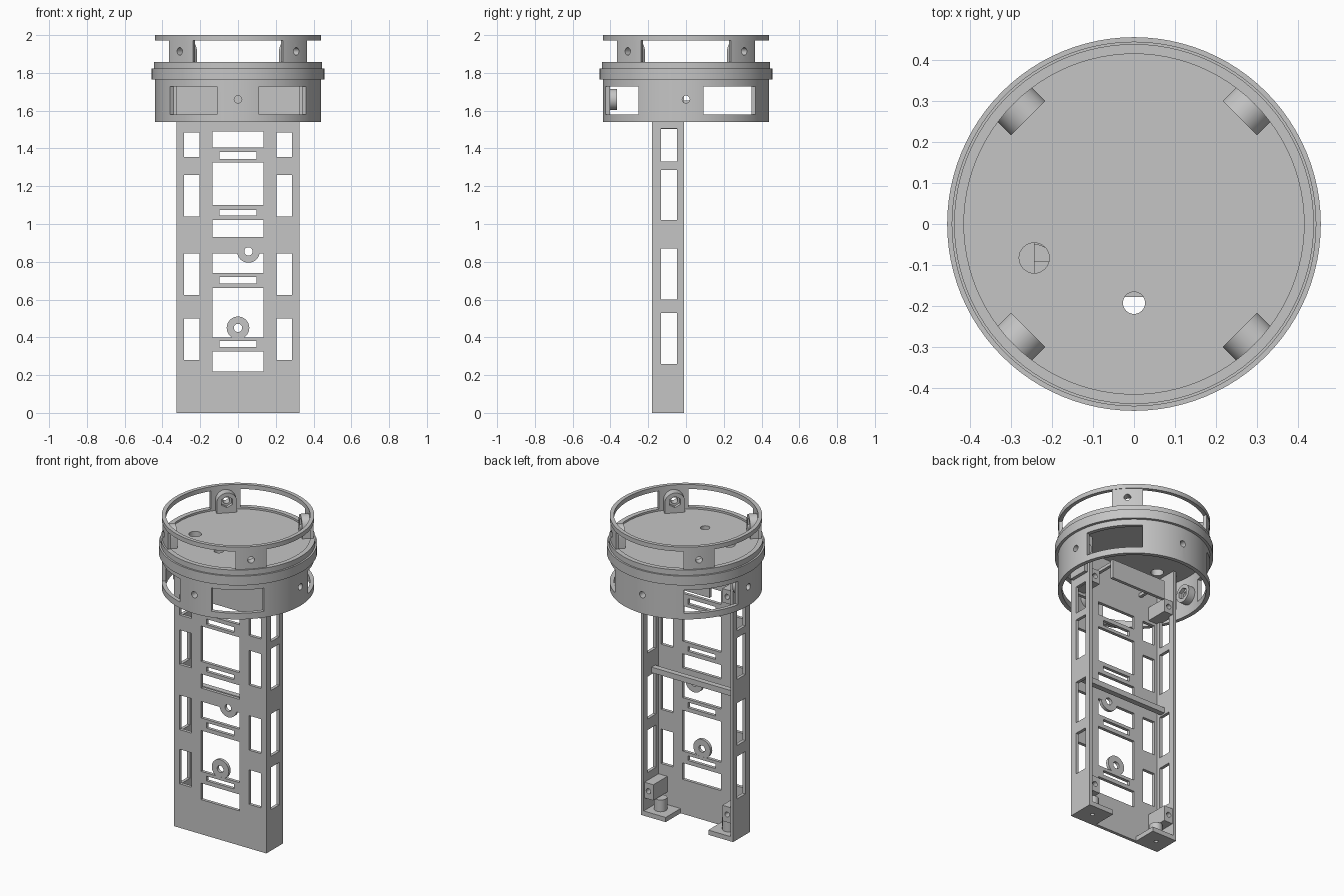
import bpy, bmesh
from math import pi, sin, cos, radians
from mathutils import Matrix, Vector

cube = bpy.data.objects.get("Cube")
if cube:
    bpy.data.objects.remove(cube)

grey = bpy.data.materials.new("plain grey")
grey.use_nodes = True
grey.diffuse_color = (0.56, 0.56, 0.56, 1)
grey.node_tree.nodes["Principled BSDF"].inputs["Base Color"].default_value = (0.56, 0.56, 0.56, 1)


def box(bm, x0, x1, y0, y1, z0, z1):
    size = Matrix.Diagonal((x1 - x0, y1 - y0, z1 - z0, 1))
    mid = Matrix.Translation(((x0 + x1) / 2, (y0 + y1) / 2, (z0 + z1) / 2))
    bmesh.ops.create_cube(bm, size=1, matrix=mid @ size)


def rod(bm, start, end, radius, sides=32):
    a, b = Vector(start), Vector(end)
    turn = (b - a).to_track_quat('Z', 'Y').to_matrix().to_4x4()
    bmesh.ops.create_cone(bm, cap_ends=True, segments=sides, radius1=radius, radius2=radius,
                          depth=(b - a).length, matrix=Matrix.Translation((a + b) / 2) @ turn)


def radial_rod(bm, angle, r0, r1, z, radius, sides=32):
    d = Vector((cos(angle), sin(angle), 0))
    rod(bm, d * r0 + Vector((0, 0, z)), d * r1 + Vector((0, 0, z)), radius, sides)


def prism(bm, points, offset):
    face = bm.faces.new([bm.verts.new(p) for p in points])
    out = bmesh.ops.extrude_face_region(bm, geom=[face])["geom"]
    bmesh.ops.translate(bm, vec=offset, verts=[v for v in out if isinstance(v, bmesh.types.BMVert)])


def sector(bm, a0, a1, r0, r1, z0, z1, steps=12):
    angles = [radians(a0 + (a1 - a0) * i / steps) for i in range(steps + 1)]
    loop = [(r1 * cos(a), r1 * sin(a), z0) for a in angles]
    loop += [(r0 * cos(a), r0 * sin(a), z0) for a in reversed(angles)]
    prism(bm, loop, (0, 0, z1 - z0))


def finish(name, bm):
    bmesh.ops.recalc_face_normals(bm, faces=bm.faces)
    mesh = bpy.data.meshes.new(name)
    bm.to_mesh(mesh)
    bm.free()
    mesh.materials.append(grey)
    ob = bpy.data.objects.new(name, mesh)
    bpy.context.collection.objects.link(ob)
    return ob


def cut(targets, bm):
    tool = finish("cutter", bm)
    tool.hide_render = True
    for ob in targets:
        bpy.context.view_layer.objects.active = ob
        mod = ob.modifiers.new("cut", 'BOOLEAN')
        mod.operation, mod.solver, mod.object = 'DIFFERENCE', 'EXACT', tool
        bpy.ops.object.modifier_apply(modifier=mod.name)
    bpy.data.objects.remove(tool)


# Round head: turned profile with a deck across the middle
profile = [(0, 1.79), (.415, 1.79), (.415, 1.54), (.44, 1.54), (.44, 1.764), (.457, 1.764),
           (.457, 1.823), (.446, 1.823), (.446, 1.857), (.437, 1.857), (.437, 1.972),
           (.44, 1.972), (.44, 2), (.416, 2), (.416, 1.845), (0, 1.845)]
bm = bmesh.new()
verts = [bm.verts.new((r, 0, z)) for r, z in profile]
edges = [bm.edges.new(pair) for pair in zip(verts, verts[1:])]
bmesh.ops.spin(bm, geom=verts + edges, axis=(0, 0, 1), cent=(0, 0, 0), angle=2 * pi, steps=96)
bmesh.ops.remove_doubles(bm, verts=bm.verts, dist=1e-4)
head = finish("round_head", bm)

# Windows in the upper and lower walls; the front lower pair is narrower
bm = bmesh.new()
for quarter in range(4):
    sector(bm, quarter * 90 - 33, quarter * 90 + 33, .38, .5, 1.857, 1.972)
for start, width in ((-75.5, 40.5), (-145, 40.5), (12, 44.5), (123.5, 44.5)):
    sector(bm, start, start + width, .38, .5, 1.579, 1.727)
cut([head], bm)

# Openings through the deck
bm = bmesh.new()
rod(bm, (-.244, -.083, 1.7), (-.244, -.083, 1.9), .037)
rod(bm, (0, -.193, 1.7), (0, -.193, 1.9), .027)
cut([head], bm)

# Fixing pads: arched above the deck, round below it
bm = bmesh.new()
half, spring = .0595, 1.912
for i in range(4):
    a = radians(45 + 90 * i)
    out, side = Vector((cos(a), sin(a), 0)), Vector((-sin(a), cos(a), 0))
    outline = [(-half, 1.835), (half, 1.835)]
    outline += [(half * cos(t * pi / 16), spring + half * sin(t * pi / 16)) for t in range(17)]
    prism(bm, [out * .366 + side * u + Vector((0, 0, z)) for u, z in outline], out * .057)
    radial_rod(bm, i * pi / 2, .366, .424, 1.66, .056)
pads = finish("fixing_pads", bm)

# Screw holes and hexagonal nut pockets
for r0, r1, radius, sides in ((.34, .5, .02, 24), (.34, .388, .036, 6)):
    bm = bmesh.new()
    for i in range(4):
        radial_rod(bm, radians(45 + 90 * i), r0, r1, 1.914, radius, sides)
        radial_rod(bm, i * pi / 2, r0, r1, 1.66, radius, sides)
    cut([head, pads] if sides == 24 else [pads], bm)

# Channel-shaped body, open at the back
bm = bmesh.new()
W, F, B, T = .325, -.179, -.01, .02
channel = [(-W, F), (W, F), (W, B), (W - T, B), (W - T, F + T), (T - W, F + T), (T - W, B), (-W, B)]
prism(bm, [(x, y, 0) for x, y in channel], (0, 0, 1.8))
body = finish("channel_body", bm)

# Body windows and strap slots
bm = bmesh.new()
for z0, z1 in ((.22, .325), (.4, .66), (.74, .845), (.93, 1.02), (1.1, 1.325), (1.405, 1.49)):
    box(bm, -.135, .135, -.25, -.15, z0, z1)
for z0, z1 in ((.35, .38), (.685, .72), (1.045, 1.075), (1.345, 1.38)):
    box(bm, -.098, .098, -.25, -.15, z0, z1)
for z0, z1 in ((.28, .5), (.625, .845), (1.04, 1.26), (1.355, 1.485)):
    for s in (-.245, .245):
        box(bm, s - .042, s + .042, -.25, -.15, z0, z1)
for z0, z1 in ((.26, .53), (.6, .87), (1.02, 1.285), (1.33, 1.505)):
    box(bm, -.4, .4, -.133, -.048, z0, z1)
cut([body], bm)

# Front screw bosses, level with the panel
bm, holes = bmesh.new(), bmesh.new()
for x, z in ((0, .45), (.055, .855)):
    rod(bm, (x, F + .0005, z), (x, F + T - .0005, z), .06)
    rod(holes, (x, -.25, z), (x, -.1, z), .022, 24)
bosses = finish("front_bosses", bm)
cut([body, bosses], holes)

# Shoulder plates where the body sits inside the head
bm = bmesh.new()
for s in (-1, 1):
    x0, x1 = sorted((s * .32, s * .346))
    box(bm, x0, x1, F + .02, -.03, 1.56, 1.8)
shoulders = finish("shoulder_plates", bm)

# Corner blocks with rear screw holes
bm, holes = bmesh.new(), bmesh.new()
for s in (-1, 1):
    for z0, z1 in ((.11, .21), (1.503, 1.59)):
        x0, x1 = sorted((s * .243, s * .31))
        box(bm, x0, x1, -.165, -.018, z0, z1)
        rod(holes, (s * .277, -.1, (z0 + z1) / 2), (s * .277, .05, (z0 + z1) / 2), .016, 24)
blocks = finish("corner_blocks", bm)
cut([blocks], holes)

# Foot plates with drilled pegs
bm, holes, pegs = bmesh.new(), bmesh.new(), bmesh.new()
for s in (-1, 1):
    x0, x1 = sorted((s * .15, s * .315))
    box(bm, x0, x1, -.17, B, 0, .03)
    rod(pegs, (s * .24, -.088, .02), (s * .24, -.088, .105), .038)
    rod(holes, (s * .24, -.088, -.05), (s * .24, -.088, .08), .012, 24)
feet, peg_pair = finish("foot_plates", bm), finish("foot_pegs", pegs)
cut([feet, peg_pair], holes)

# Cross bar between the side walls
bm = bmesh.new()
box(bm, -.31, .31, -.125, -.09, .88, .915)
cross_bar = finish("cross_bar", bm)

# Low rear tab held by two short arms from the front panel
bm = bmesh.new()
box(bm, -.195, .195, .022, .042, 1.54, 1.66)
for s in (-.18, .18):
    box(bm, s - .01, s + .01, -.165, .03, 1.635, 1.655)
tab = finish("rear_tab", bm)

# Smooth the round surfaces, keep the edges sharp
bpy.ops.object.select_all(action='DESELECT')
for ob in (head, pads, bosses, peg_pair, body, blocks, feet):
    ob.select_set(True)
    bpy.context.view_layer.objects.active = ob
bpy.ops.object.shade_smooth_by_angle(angle=radians(30))
